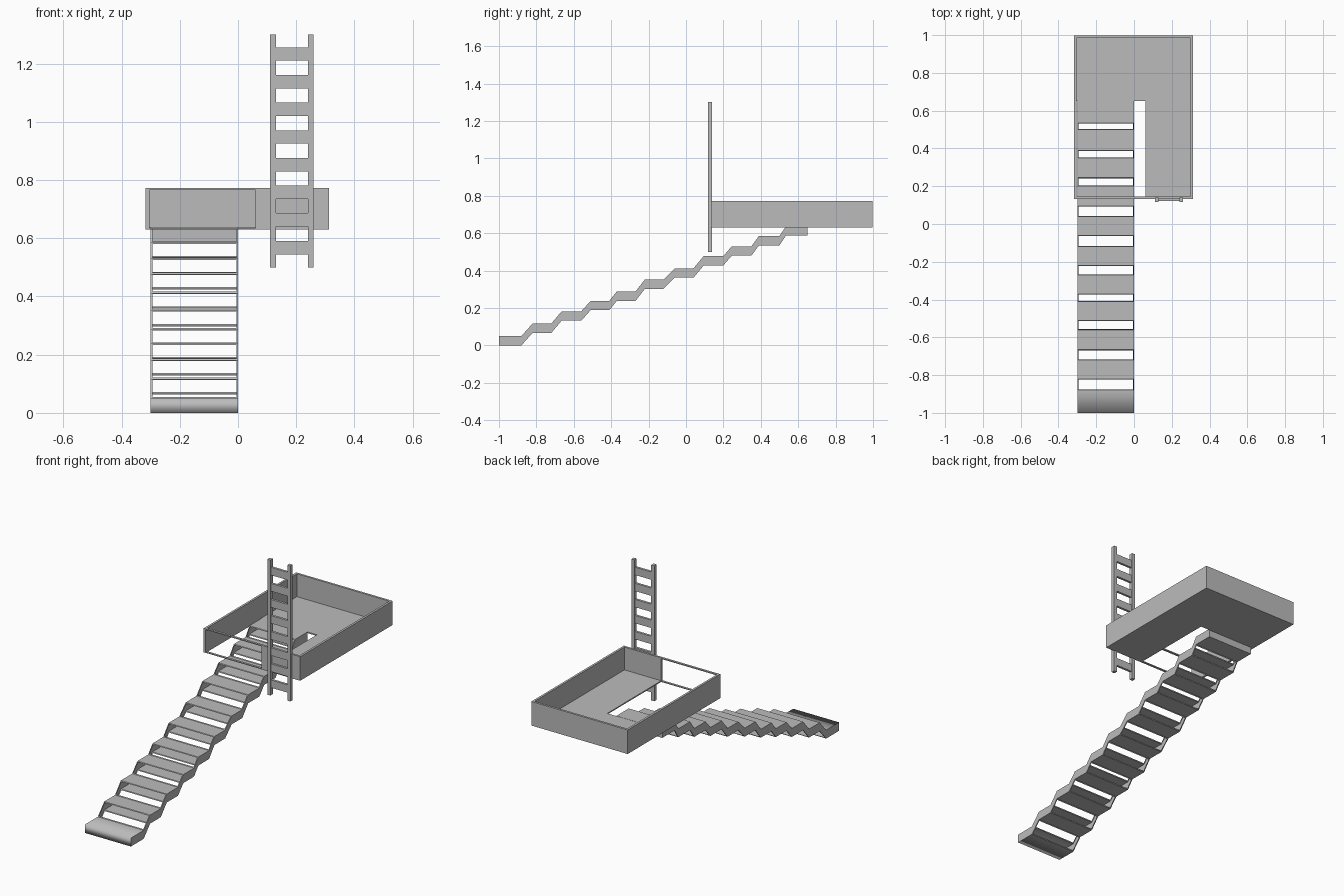
import bpy
import bmesh

if "Cube" in bpy.data.objects:
    bpy.data.objects.remove(bpy.data.objects["Cube"], do_unlink=True)

GREY = (0.5, 0.5, 0.5, 1)
grey = bpy.data.materials.new("plain grey")
grey.use_nodes = True
grey.diffuse_color = GREY
grey.node_tree.nodes["Principled BSDF"].inputs["Base Color"].default_value = GREY


def finish(name, bm):
    mesh = bpy.data.meshes.new(name)
    bm.to_mesh(mesh)
    bm.free()
    mesh.materials.append(grey)
    obj = bpy.data.objects.new(name, mesh)
    bpy.context.collection.objects.link(obj)
    return obj


def box(name, x, y, z):
    """Box between the given (low, high) limits on each axis."""
    bm = bmesh.new()
    bmesh.ops.create_cube(bm, size=1)
    for v in bm.verts:
        v.co = [lim[0] if c < 0 else lim[1] for c, lim in zip(v.co, (x, y, z))]
    return finish(name, bm)


# Staircase: hollow zigzag tube whose sloping faces are cut open
TREADS = [(-1, -0.88, 0), (-0.82, -0.72, 0.067), (-0.665, -0.56, 0.132),
          (-0.51, -0.41, 0.188), (-0.37, -0.27, 0.238), (-0.22, -0.12, 0.302),
          (-0.06, 0.04, 0.362), (0.095, 0.2, 0.428), (0.245, 0.35, 0.48),
          (0.39, 0.5, 0.535), (0.535, 0.65, 0.588)]
DEPTH = 0.05
bm = bmesh.new()
rings = []
for y0, y1, z in TREADS:
    for y in (y0, y1):
        rings.append([bm.verts.new(p) for p in (
            (-0.3, y, z), (0, y, z), (0, y, z + DEPTH), (-0.3, y, z + DEPTH))])
slopes = []
for i, (a, b) in enumerate(zip(rings, rings[1:])):
    for k in range(4):
        n = (k + 1) % 4
        face = bm.faces.new((a[k], a[n], b[n], b[k]))
        if i % 2 and k in (0, 2):
            slopes.append(face)
        # Soft shading on the lowest tread
        face.smooth = i == 0 and k in (0, 2)
bm.faces.new(rings[0]).smooth = True
bm.faces.new(rings[-1])
bmesh.ops.recalc_face_normals(bm, faces=bm.faces)
bmesh.ops.inset_individual(bm, faces=slopes, thickness=0.008)
bmesh.ops.delete(bm, geom=slopes, context='FACES')
finish("staircase", bm)

# Platform floor: L shape leaving the stair opening free
X0, X1, Y0, Y1 = -0.317, 0.313, 0.133, 0.997
OPEN_X, OPEN_Y = 0.06, 0.65
BASE, TOP, WALL = 0.63, 0.772, 0.013
bm = bmesh.new()
outline = [(X0, OPEN_Y), (OPEN_X, OPEN_Y), (OPEN_X, Y0),
           (X1, Y0), (X1, Y1), (X0, Y1)]
floor = bm.faces.new([bm.verts.new((x, y, BASE)) for x, y in outline])
solid = bmesh.ops.extrude_face_region(bm, geom=[floor])
for v in solid["geom"]:
    if isinstance(v, bmesh.types.BMVert):
        v.co.z += 0.007
bmesh.ops.recalc_face_normals(bm, faces=bm.faces)
finish("platform_floor", bm)

# Platform walls and the slim bars across the opening
box("right_wall", (X0, X0 + WALL), (Y0, Y1), (BASE, TOP))
box("left_wall", (X1 - WALL, X1), (Y0, Y1), (BASE, TOP))
box("back_wall", (X0 + WALL, X1 - WALL), (Y1 - WALL, Y1), (BASE, TOP))
box("front_wall", (OPEN_X, X1 - WALL), (Y0, Y0 + WALL), (BASE, TOP))
box("top_bar", (X0 + WALL, OPEN_X), (Y0, Y0 + WALL), (TOP - 0.006, TOP))
box("bottom_bar", (X0 + WALL, OPEN_X), (Y0, Y0 + WALL), (BASE, BASE + 0.005))

# Ladder
for name, x in (("right_ladder_rail", 0.11), ("left_ladder_rail", 0.24)):
    box(name, (x, x + 0.02), (0.117, 0.139), (0.5, 1.3))
for i in range(8):
    z = 0.545 + i * 0.095
    box(f"ladder_rung_{i + 1}", (0.13, 0.24), (0.121, 0.135), (z, z + 0.046))
